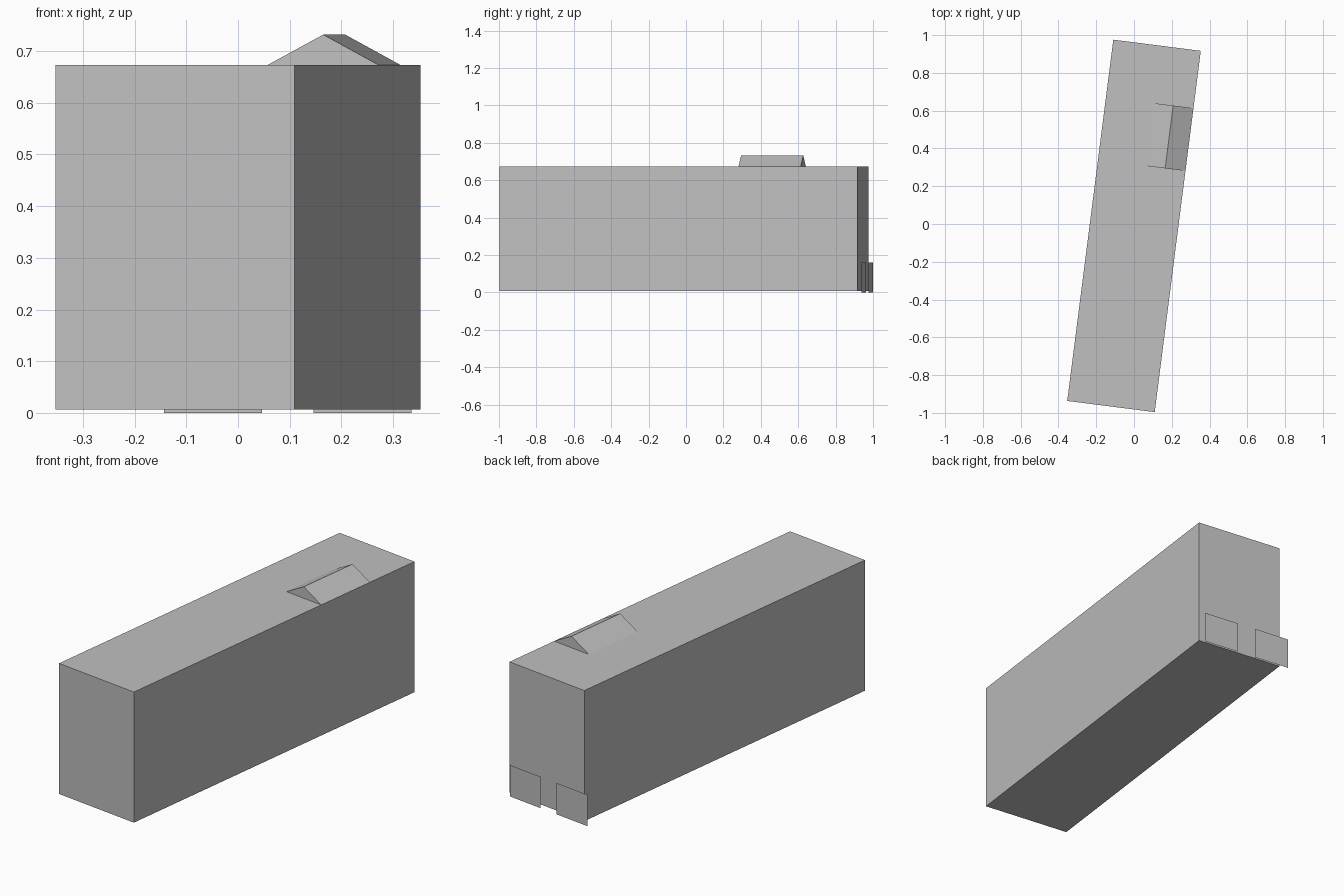
import bpy
import bmesh
from math import radians
from mathutils import Matrix

cube = bpy.data.objects.get("Cube")
if cube:
    bpy.data.objects.remove(cube, do_unlink=True)

# One plain grey for everything
grey = bpy.data.materials.new("plain_grey")
grey.use_nodes = True
colour = (0.53, 0.53, 0.53, 1)
grey.diffuse_color = colour
grey.node_tree.nodes["Principled BSDF"].inputs["Base Color"].default_value = colour

# The whole building is turned slightly about the vertical axis
TURN = Matrix.Translation((0, -0.01, 0)) @ Matrix.Rotation(radians(-7.27), 4, "Z")
HALF_WIDTH, HALF_LENGTH = 0.2335, 0.964
FLOOR, ROOF = 0.007, 0.673


def extruded(name, profile, y_start, y_end=None):
    """Face from an (x, z) profile, extruded along the length if y_end is given."""
    bm = bmesh.new()
    face = bm.faces.new([bm.verts.new((x, y_start, z)) for x, z in profile])
    if y_end is not None:
        out = bmesh.ops.extrude_face_region(bm, geom=[face], use_keep_orig=True)
        moved = [g for g in out["geom"] if isinstance(g, bmesh.types.BMVert)]
        bmesh.ops.translate(bm, verts=moved, vec=(0, y_end - y_start, 0))
        bmesh.ops.recalc_face_normals(bm, faces=bm.faces)
    elif face.normal.y < 0 or profile[0][0] < profile[1][0]:
        # Single plates face the back
        face.normal_flip()
    mesh = bpy.data.meshes.new(name)
    bm.to_mesh(mesh)
    bm.free()
    mesh.materials.append(grey)
    obj = bpy.data.objects.new(name, mesh)
    obj.matrix_world = TURN
    bpy.context.collection.objects.link(obj)
    return obj


def rectangle(x0, x1, z0, z1):
    return [(x0, z0), (x1, z0), (x1, z1), (x0, z1)]


# Main block
extruded("main_block", rectangle(-HALF_WIDTH, HALF_WIDTH, FLOOR, ROOF),
         -HALF_LENGTH, HALF_LENGTH)

# Gabled skylight resting on the roof, flush with one long edge
extruded("roof_skylight", [(0.016, ROOF), (HALF_WIDTH, ROOF), (0.125, 0.732)],
         0.323, 0.658)

# Two thin door panels standing just off the back wall
for name, left in (("back_panel_right", -0.27), ("back_panel_left", 0.022)):
    extruded(name, rectangle(left, left + 0.191, 0, 0.16), HALF_LENGTH + 0.02)
